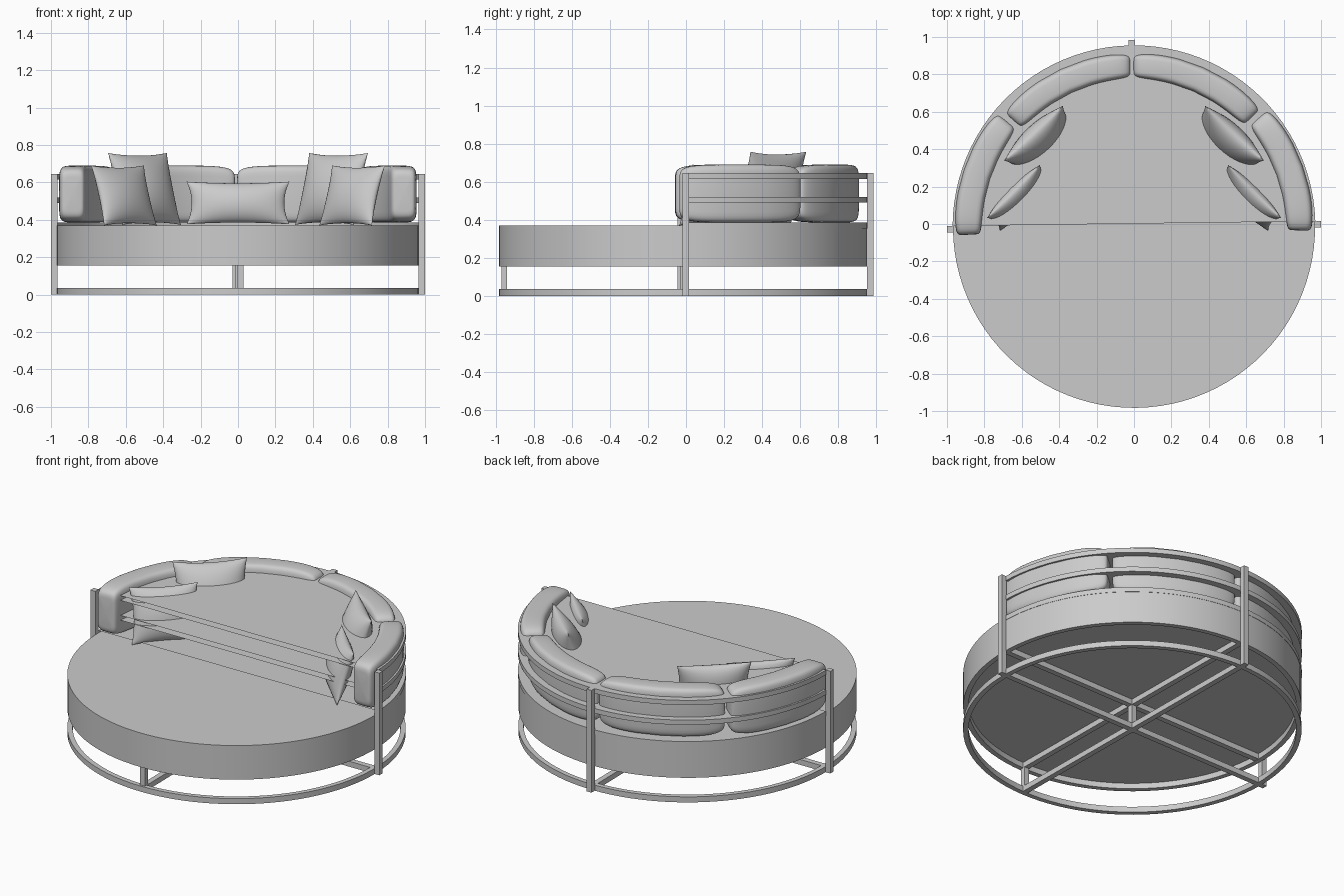
import bpy, bmesh, math
from math import sin, cos, pi, radians
from mathutils import Matrix, Vector

old = bpy.data.objects.get("Cube")
if old:
    bpy.data.objects.remove(old)

grey = bpy.data.materials.new("soft_grey")
grey.use_nodes = True
grey.diffuse_color = (0.6, 0.6, 0.6, 1)
grey.node_tree.nodes["Principled BSDF"].inputs["Base Color"].default_value = (0.6, 0.6, 0.6, 1)

R = 0.968                      # seat radius
FRAME = Matrix.Translation((0, -0.015, 0)) @ Matrix.Rotation(0.013, 4, 'Z')


def finish(name, bm, matrix=FRAME, smooth=None, fix_normals=True):
    bmesh.ops.remove_doubles(bm, verts=bm.verts, dist=0.0004)
    if fix_normals:
        bmesh.ops.recalc_face_normals(bm, faces=bm.faces)
    bm.transform(matrix)
    mesh = bpy.data.meshes.new(name)
    bm.to_mesh(mesh)
    bm.free()
    mesh.materials.append(grey)
    ob = bpy.data.objects.new(name, mesh)
    bpy.context.collection.objects.link(ob)
    if smooth:
        bpy.ops.object.select_all(action='DESELECT')
        ob.select_set(True)
        bpy.context.view_layer.objects.active = ob
        bpy.ops.object.shade_smooth_by_angle(angle=radians(smooth))
    return ob


def box(name, lo, hi):
    bm = bmesh.new()
    lo, hi = Vector(lo), Vector(hi)
    size = Matrix.Diagonal((*(hi - lo), 1))
    bmesh.ops.create_cube(bm, size=1, matrix=Matrix.Translation((lo + hi) / 2) @ size)
    return finish(name, bm)


def lathe(name, profile, closed=False, steps=96):
    bm = bmesh.new()
    pts = profile + profile[:1] if closed else profile
    verts = [bm.verts.new((r, 0, z)) for r, z in pts]
    edges = [bm.edges.new(pair) for pair in zip(verts, verts[1:])]
    bmesh.ops.spin(bm, geom=verts + edges, axis=(0, 0, 1), cent=(0, 0, 0),
                   angle=2 * pi, steps=steps)
    return finish(name, bm, smooth=30)


def skin(bm, rows, wrap):
    """Join equal rows of points with quads."""
    grid = [[bm.verts.new(p) for p in row] for row in rows]
    for a, b in zip(grid, grid[1:]):
        n = len(a)
        for j in range(n if wrap else n - 1):
            k = (j + 1) % n
            bm.faces.new((a[j], a[k], b[k], b[j]))


def power(value, e):
    return math.copysign(abs(value) ** e, value)


def cushion(name, start, end, r_in, r_out, z0, z1):
    """Rounded block bent along an arc."""
    bm = bmesh.new()
    mid, half = radians(start + end) / 2, radians(end - start) / 2
    rc, rh, zc, zh = (r_in + r_out) / 2, (r_out - r_in) / 2, (z0 + z1) / 2, (z1 - z0) / 2
    rows = []
    for i in range(33):
        phi = -pi / 2 + pi * i / 32
        t, s = power(sin(phi), 0.45), max(cos(phi), 0) ** 0.22
        ang = mid + half * t
        row = []
        for j in range(32):
            q = 2 * pi * j / 32
            r = rc + rh * s * power(cos(q), 0.42)
            z = zc + zh * s * power(sin(q), 0.28)
            row.append((r * cos(ang), r * sin(ang), z))
        rows.append(row)
    skin(bm, rows, True)
    return finish(name, bm, smooth=60)


def pillow(name, centre, yaw, lean, w, h, thick):
    """Throw pillow with pointed corners and pinched sides."""
    bm = bmesh.new()
    n = 18
    ticks = [sin(pi / 2 * (2 * i / n - 1)) for i in range(n + 1)]
    for side in (-1, 1):
        rows = []
        for v in ticks:
            rows.append([(w / 2 * u * (1 - 0.10 * (1 - v * v)),
                          side * thick / 2 * max((1 - u * u) * (1 - v * v), 0) ** 0.55,
                          h / 2 * v * (1 - 0.08 * (1 - u * u))) for u in ticks])
        skin(bm, rows, False)
    place = (Matrix.Translation(centre) @ Matrix.Rotation(radians(yaw), 4, 'Z')
             @ Matrix.Rotation(radians(-lean), 4, 'X'))
    return finish(name, bm, place, smooth=60)


# Round seat with a recessed underside
lathe("seat", [(0, 0.19), (R - 0.03, 0.19), (R - 0.03, 0.155), (R, 0.155), (R, 0.37), (0, 0.37)])

# Base ring
lathe("base_ring", [(R - 0.03, 0), (R, 0), (R, 0.035), (R - 0.03, 0.035)], closed=True)

# Crossed beams under the seat and on the floor
b = 0.017
for level, z in (("floor", 0.0), ("seat", 0.156)):
    box(level + "_beam_across", (-0.96, -b, z), (0.96, b, z + 0.034))
    box(level + "_beam_along", (-b, -0.95, z), (b, 0.96, z + 0.034))

# Posts and short legs
box("centre_leg", (-b, -b, 0.03), (b, b, 0.16))
box("front_leg", (-b, -0.955, 0.03), (b, -0.925, 0.16))
for side, s in (("left", 1), ("right", -1)):
    xs = sorted((s * 0.966, s * 1.0))
    box(side + "_post", (xs[0], -b, 0), (xs[1], b, 0.645))
box("back_post", (-b, 0.966, 0), (b, 1.0, 0.645))

# Back rails: curved bands with flat half-round top and bottom, open at the front
for name, z0, z1 in (("lower_rail", 0.355, 0.385), ("middle_rail", 0.49, 0.52),
                     ("upper_rail", 0.615, 0.645)):
    bm = bmesh.new()
    arc = [radians(1 + 178 * i / 48) for i in range(49)]
    low, high = ([bm.verts.new((0.97 * cos(a), 0.97 * sin(a), z)) for a in arc]
                 for z in (z0, z1))
    bm.faces.new(high)
    bm.faces.new(low[::-1])
    for i in range(48):
        bm.faces.new((low[i], low[i + 1], high[i + 1], high[i]))
    finish(name, bm, smooth=30, fix_normals=False)

# Back cushions
for side, flip in (("left", False), ("right", True)):
    for part, a0, a1, r0, r1 in (("side", -2, 40.5, 0.81, 0.96), ("back", 42, 89.6, 0.79, 0.93)):
        if flip:
            a0, a1 = 180 - a1, 180 - a0
        cushion(side + "_" + part + "_cushion", a0, a1, r0, r1, 0.385, 0.69)

# Throw pillows
for side, s in (("left", 1), ("right", -1)):
    pillow(side + "_large_pillow", (s * 0.50, 0.445, 0.565), -s * 43, 16, 0.43, 0.40, 0.17)
    pillow(side + "_small_pillow", (s * 0.61, 0.14, 0.53), -s * 45, 17, 0.40, 0.335, 0.13)
pillow("lumbar_pillow", (0, 0.67, 0.49), 0, 8, 0.55, 0.23, 0.13)
